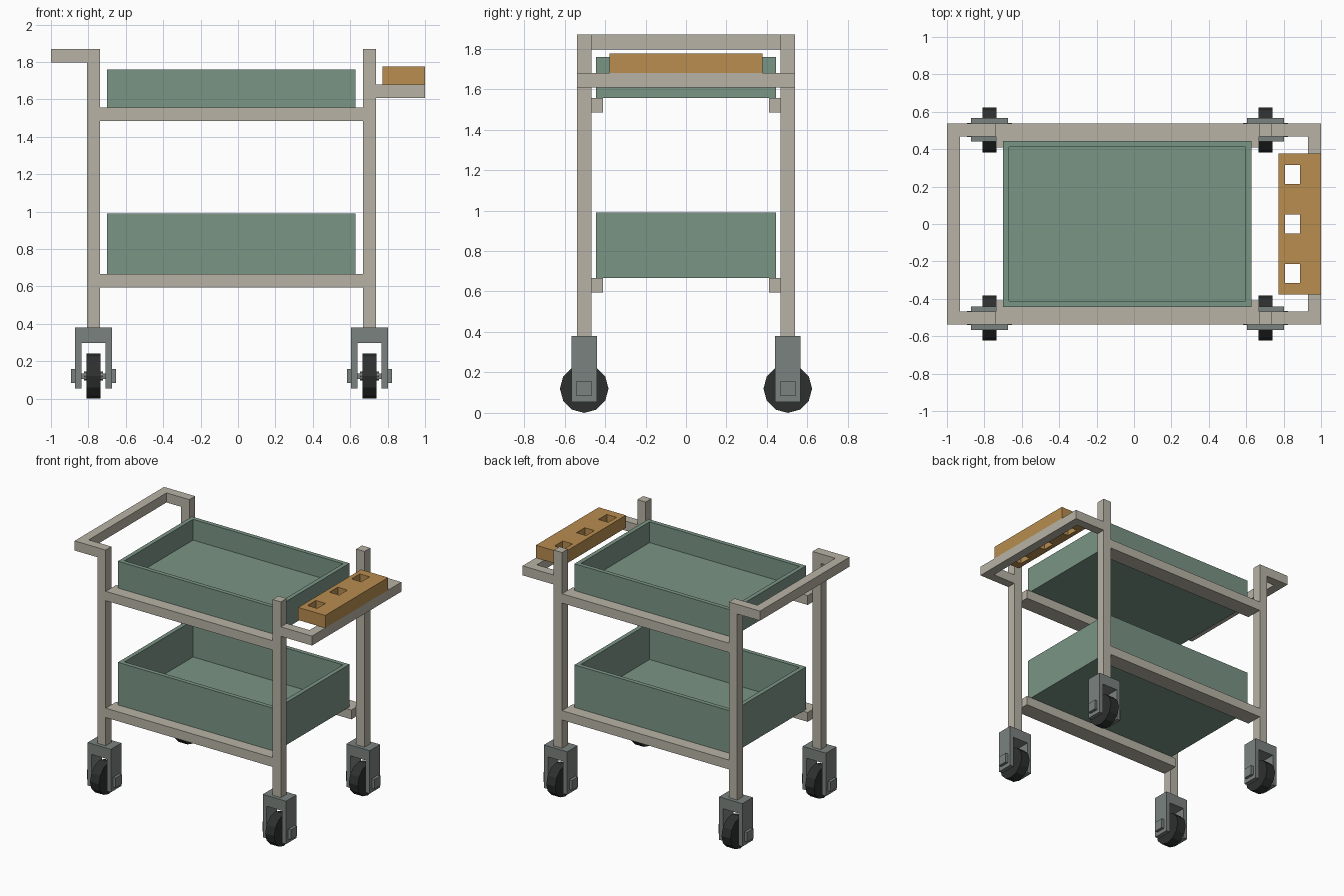
import bpy, bmesh
from math import radians
from mathutils import Matrix, Vector

if "Cube" in bpy.data.objects:
    bpy.data.objects.remove(bpy.data.objects["Cube"])


def material(name, rgb):
    m = bpy.data.materials.new(name)
    m.diffuse_color = (*rgb, 1)
    m.use_nodes = True
    m.node_tree.nodes["Principled BSDF"].inputs["Base Color"].default_value = m.diffuse_color
    return m


FRAME = material("beige_frame", (0.48, 0.45, 0.38))
GREEN = material("green_tray", (0.195, 0.30, 0.235))
WOOD = material("wood", (0.48, 0.266, 0.078))
METAL = material("grey_metal", (0.195, 0.223, 0.209))
RUBBER = material("rubber", (0.027, 0.029, 0.029))


def finish(name, bm, mat):
    bmesh.ops.recalc_face_normals(bm, faces=bm.faces)
    me = bpy.data.meshes.new(name)
    bm.to_mesh(me)
    bm.free()
    if mat:
        me.materials.append(mat)
    ob = bpy.data.objects.new(name, me)
    bpy.context.collection.objects.link(ob)
    return ob


def add_box(bm, x, y, z):
    lo, hi = Vector((x[0], y[0], z[0])), Vector((x[1], y[1], z[1]))
    mat = Matrix.Translation((lo + hi) / 2) @ Matrix.Diagonal((*(hi - lo), 1))
    return bmesh.ops.create_cube(bm, size=1, matrix=mat)["verts"]


def box(name, x, y, z, mat):
    bm = bmesh.new()
    add_box(bm, x, y, z)
    return finish(name, bm, mat)


def prism(name, points, direction, mat):
    """Extrude a flat outline along a direction."""
    bm = bmesh.new()
    face = bm.faces.new([bm.verts.new(p) for p in points])
    ext = bmesh.ops.extrude_face_region(bm, geom=[face], use_keep_orig=True)
    moved = [v for v in ext["geom"] if isinstance(v, bmesh.types.BMVert)]
    bmesh.ops.translate(bm, verts=moved, vec=direction)
    return finish(name, bm, mat)


def tray(name, z0, z1, wall=0.046):
    bm = bmesh.new()
    add_box(bm, (-0.70, 0.628), (-0.445, 0.445), (z0, z1))
    bm.normal_update()
    top = max(bm.faces, key=lambda f: f.calc_center_median().z)
    bmesh.ops.inset_region(bm, faces=[top], thickness=wall)
    floor = bmesh.ops.extrude_discrete_faces(bm, faces=[top])["faces"][0]
    bmesh.ops.translate(bm, verts=floor.verts, vec=(0, 0, z0 + wall - z1))
    return finish(name, bm, GREEN)


def cylinder_x(name, x, y, z, radius, length, sides, mat):
    bm = bmesh.new()
    m = Matrix.Translation((x, y, z)) @ Matrix.Rotation(radians(90), 4, 'Y')
    bmesh.ops.create_cone(bm, cap_ends=True, segments=sides, radius1=radius,
                          radius2=radius, depth=length, matrix=m)
    return finish(name, bm, mat)


def handle(name, x_in, x_out, z0, z1):
    """U-shaped handle, open towards the posts."""
    bar = x_out - (0.07 if x_out > 0 else -0.07)
    o, i = 0.538, 0.468
    outline = [(x_in, -o), (x_out, -o), (x_out, o), (x_in, o),
               (x_in, i), (bar, i), (bar, -i), (x_in, -i)]
    prism(name, [(a, b, z0) for a, b in outline], (0, 0, z1 - z0), FRAME)


def caster(tag, x, y):
    # inverted U fork
    fork = [(-0.098, 0.053), (-0.098, 0.38), (0.098, 0.38), (0.098, 0.053),
            (0.065, 0.053), (0.065, 0.298), (-0.065, 0.298), (-0.065, 0.053)]
    prism(f"caster_fork_{tag}", [(x + a, y - 0.063, b) for a, b in fork],
          (0, 0.126, 0), METAL)
    # wheel, hub, axle and end nuts
    cylinder_x(f"wheel_{tag}", x, y, 0.12, 0.12, 0.075, 12, RUBBER)
    cylinder_x(f"wheel_hub_{tag}", x, y, 0.12, 0.024, 0.1, 8, METAL)
    bm = bmesh.new()
    add_box(bm, (x - 0.1, x + 0.1), (y - 0.014, y + 0.014), (0.106, 0.134))
    for s in (-1, 1):
        xs = sorted((x + s * 0.098, x + s * 0.12))
        add_box(bm, xs, (y - 0.037, y + 0.037), (0.083, 0.157))
    finish(f"axle_{tag}", bm, METAL)


# posts and casters
for end, x, top in (("left", -0.773, 1.797), ("right", 0.703, 1.87)):
    for side, y in (("front", -0.503), ("back", 0.503)):
        tag = f"{side}_{end}"
        box(f"post_{tag}", (x - 0.035, x + 0.035), (y - 0.035, y + 0.035),
            (0.38, top), FRAME)
        caster(tag, x, y)

# side rails and trays
for level, z, tray_top in (("lower", 0.595, 0.99), ("upper", 1.485, 1.76)):
    for side, y in (("front", (-0.538, -0.41)), ("back", (0.41, 0.538))):
        box(f"{level}_rail_{side}", (-0.738, 0.668), y, (z, z + 0.071), FRAME)
    tray(f"{level}_tray", z + 0.071, tray_top)

# push handle and holder bracket
handle("push_handle", -0.738, -1.0, 1.797, 1.87)
handle("holder_bracket", 0.738, 1.0, 1.608, 1.68)

# wooden tool holder with three square holes
holder = box("tool_holder", (0.772, 1.0), (-0.378, 0.378), (1.68, 1.776), WOOD)
bm = bmesh.new()
for y in (-0.265, 0, 0.265):
    add_box(bm, (0.806, 0.888), (y - 0.05, y + 0.05), (1.6, 1.85))
cutter = finish("hole_cutter", bm, None)
cutter.hide_render = True
cutter.display_type = 'WIRE'
mod = holder.modifiers.new("holes", 'BOOLEAN')
mod.operation = 'DIFFERENCE'
mod.solver = 'EXACT'
mod.object = cutter
